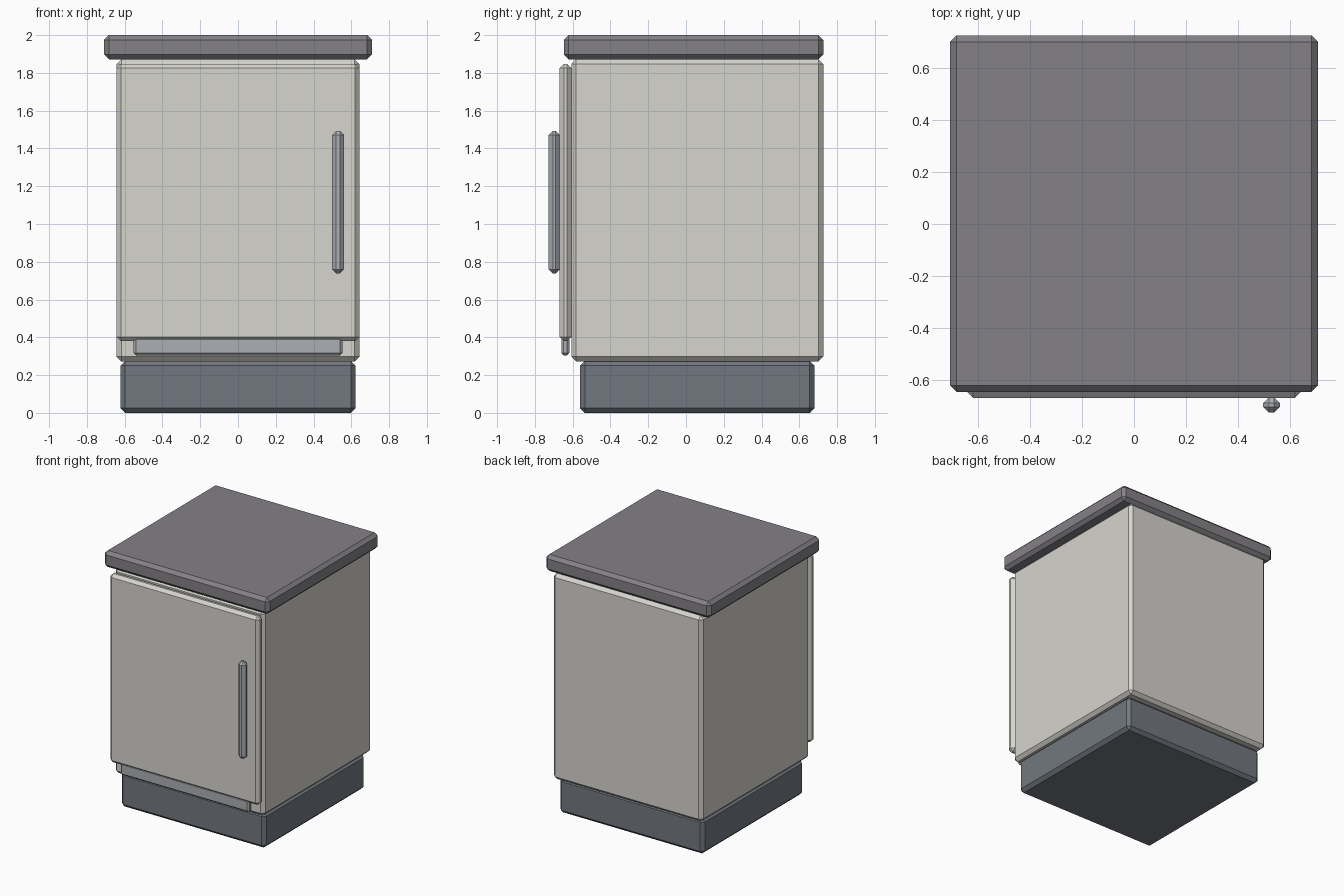
import bpy
import bmesh
from mathutils import Vector

if "Cube" in bpy.data.objects:
    bpy.data.objects.remove(bpy.data.objects["Cube"])


def material(name, rgb):
    m = bpy.data.materials.new(name)
    m.diffuse_color = (*rgb, 1)
    m.use_nodes = True
    m.node_tree.nodes["Principled BSDF"].inputs["Base Color"].default_value = m.diffuse_color
    return m


def chamfered_box(name, lo, hi, bevel, mat):
    """Box between two corners with a flat single-segment chamfer on every edge."""
    lo, hi = Vector(lo), Vector(hi)
    bm = bmesh.new()
    bmesh.ops.create_cube(bm, size=1)
    bmesh.ops.scale(bm, vec=hi - lo, verts=bm.verts)
    bmesh.ops.translate(bm, vec=(lo + hi) / 2, verts=bm.verts)
    bmesh.ops.bevel(bm, geom=bm.edges[:], offset=bevel, segments=1,
                    affect='EDGES', profile=0.5)
    mesh = bpy.data.meshes.new(name)
    bm.to_mesh(mesh)
    bm.free()
    mesh.materials.append(mat)
    obj = bpy.data.objects.new(name, mesh)
    bpy.context.collection.objects.link(obj)
    return obj


enamel = material("enamel", (0.67, 0.66, 0.62))
stone = material("stone", (0.23, 0.22, 0.24))
plinth_grey = material("plinth_grey", (0.17, 0.19, 0.22))
metal = material("metal", (0.41, 0.43, 0.46))

# Recessed base and main carcass
chamfered_box("plinth", (-0.622, -0.561, 0), (0.622, 0.68, 0.275), 0.025, plinth_grey)
chamfered_box("cabinet_body", (-0.643, -0.607, 0.273), (0.643, 0.727, 1.872), 0.025, enamel)

# Overhanging worktop
chamfered_box("worktop", (-0.709, -0.647, 1.872), (0.709, 0.727, 2.0), 0.025, stone)

# Door, its vertical handle and the trim strip below it
chamfered_box("door", (-0.643, -0.67, 0.38), (0.643, -0.607, 1.848), 0.023, enamel)
chamfered_box("door_handle", (0.498, -0.727, 0.738), (0.562, -0.668, 1.493), 0.022, metal)
chamfered_box("trim_strip", (-0.552, -0.66, 0.305), (0.552, -0.618, 0.4), 0.012, metal)
